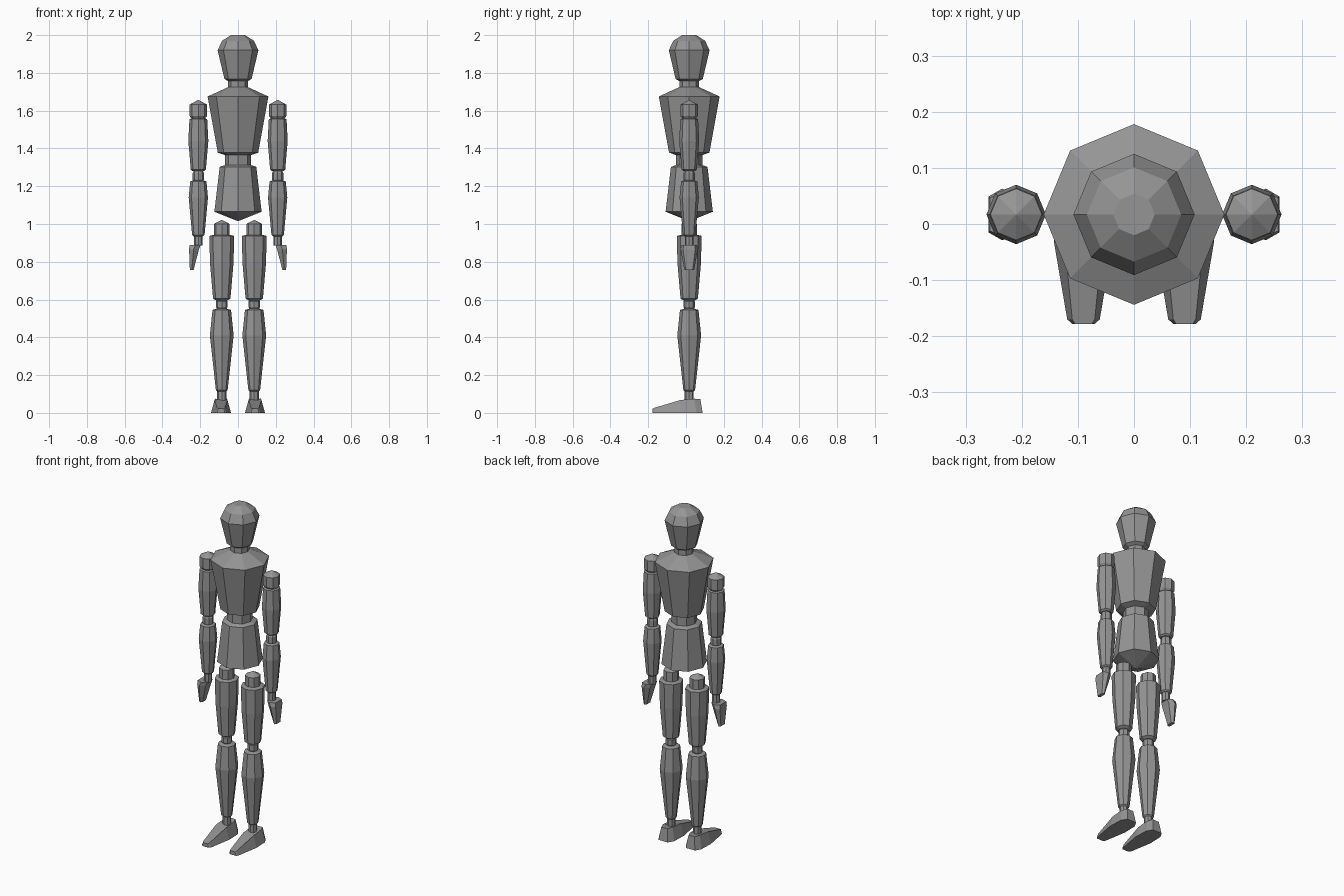
import bpy, bmesh, math

if "Cube" in bpy.data.objects:
    bpy.data.objects.remove(bpy.data.objects["Cube"])

CY = 0.017  # body axis, slightly behind the feet centre
grey = bpy.data.materials.new("grey")
grey.diffuse_color = (0.3, 0.3, 0.3, 1)
grey.use_nodes = True
grey.node_tree.nodes["Principled BSDF"].inputs["Base Color"].default_value = grey.diffuse_color


def finish(name, bm):
    bmesh.ops.recalc_face_normals(bm, faces=bm.faces)
    me = bpy.data.meshes.new(name)
    bm.to_mesh(me)
    bm.free()
    me.materials.append(grey)
    ob = bpy.data.objects.new(name, me)
    bpy.context.collection.objects.link(ob)


def skin(name, rings):
    """Join rings of points, one above the other, and cap both ends."""
    bm = bmesh.new()
    loops = [[bm.verts.new(p) for p in ring] for ring in rings]
    n = len(loops[0])
    for a, b in zip(loops, loops[1:]):
        for i in range(n):
            bm.faces.new((a[i], a[(i + 1) % n], b[(i + 1) % n], b[i]))
    bm.faces.new(loops[0])
    bm.faces.new(loops[-1])
    bmesh.ops.remove_doubles(bm, verts=bm.verts, dist=1e-5)
    finish(name, bm)


def turned(name, x, profile):
    """Eight-sided turned part from (radius, height) pairs."""
    skin(name, [[(x + max(r, 0.001) * math.cos(i * math.pi / 4),
                  CY + max(r, 0.001) * math.sin(i * math.pi / 4), z)
                 for i in range(8)] for r, z in profile])


# Head, neck and trunk
turned("head", 0, [(.05, 1.755), (.072, 1.768), (.108, 1.92), (.084, 1.97), (.037, 2.0)])
turned("neck", 0, [(.052, 1.70), (.052, 1.76)])
turned("chest", 0, [(.07, 1.365), (.107, 1.378), (.161, 1.675), (.052, 1.725)])
turned("waist", 0, [(.07, 1.30), (.07, 1.37)])
turned("pelvis", 0, [(0, 1.015), (.125, 1.065), (.097, 1.302), (.07, 1.312)])

for s, side in ((-1, "right"), (1, "left")):
    # Arm
    ax = s * .21
    turned(side + "_shoulder", ax, [(.03, 1.55), (.046, 1.572), (.046, 1.632), (0, 1.657)])
    turned(side + "_upper_arm", ax, [(.03, 1.28), (.04, 1.288), (.053, 1.44),
                                     (.047, 1.555), (.03, 1.562)])
    turned(side + "_elbow", ax, [(.022, 1.22), (.03, 1.235), (.03, 1.27), (.022, 1.285)])
    turned(side + "_forearm", ax, [(.025, .935), (.033, .942), (.051, 1.14),
                                   (.043, 1.225), (.025, 1.232)])
    turned(side + "_wrist", ax, [(.023, .885), (.023, .94)])
    # Mitten hand: outer side upright, inner side slanted
    skin(side + "_hand", [[(s * x, CY + y, z) for x, y in
                           ((xi, -w * .6), (xm, -w), (xo, -w * .7),
                            (xo, w * .7), (xm, w), (xi, w * .6))]
                          for xi, xm, xo, w, z in ((.235, .245, .255, .026, .757),
                                                   (.207, .235, .259, .046, .865),
                                                   (.198, .225, .257, .042, .888))])
    # Leg
    lx = s * .086
    turned(side + "_hip", lx, [(.042, .93), (.042, 1.0), (0, 1.022)])
    turned(side + "_thigh", lx, [(.03, .596), (.046, .605), (.062, .79),
                                 (.066, .937), (.042, .943)])
    turned(side + "_knee", lx, [(.022, .545), (.03, .56), (.03, .59), (.022, .60)])
    turned(side + "_shin", lx, [(.022, .112), (.031, .12), (.063, .41),
                                (.049, .545), (.025, .552)])
    turned(side + "_ankle", lx, [(.024, .065), (.024, .118)])
    # Foot: tapered toe, wide middle, chamfered heel
    fx = s * .09
    half = [(.020, -.178, .022, .015), (.029, -.170, .026, .02),
            (.053, -.03, .068, .034), (.050, .055, .075, .032), (.03, .088, .074, .02)]
    left = [(fx + w, y, 0) for w, y, z, t in half]
    right = [(fx - w, y, 0) for w, y, z, t in reversed(half)]
    tl = [(fx + t, y if y < 0 else y - .012, z) for w, y, z, t in half]
    tr = [(fx - t, y if y < 0 else y - .012, z) for w, y, z, t in reversed(half)]
    skin(side + "_foot", [left + right, tl + tr])
